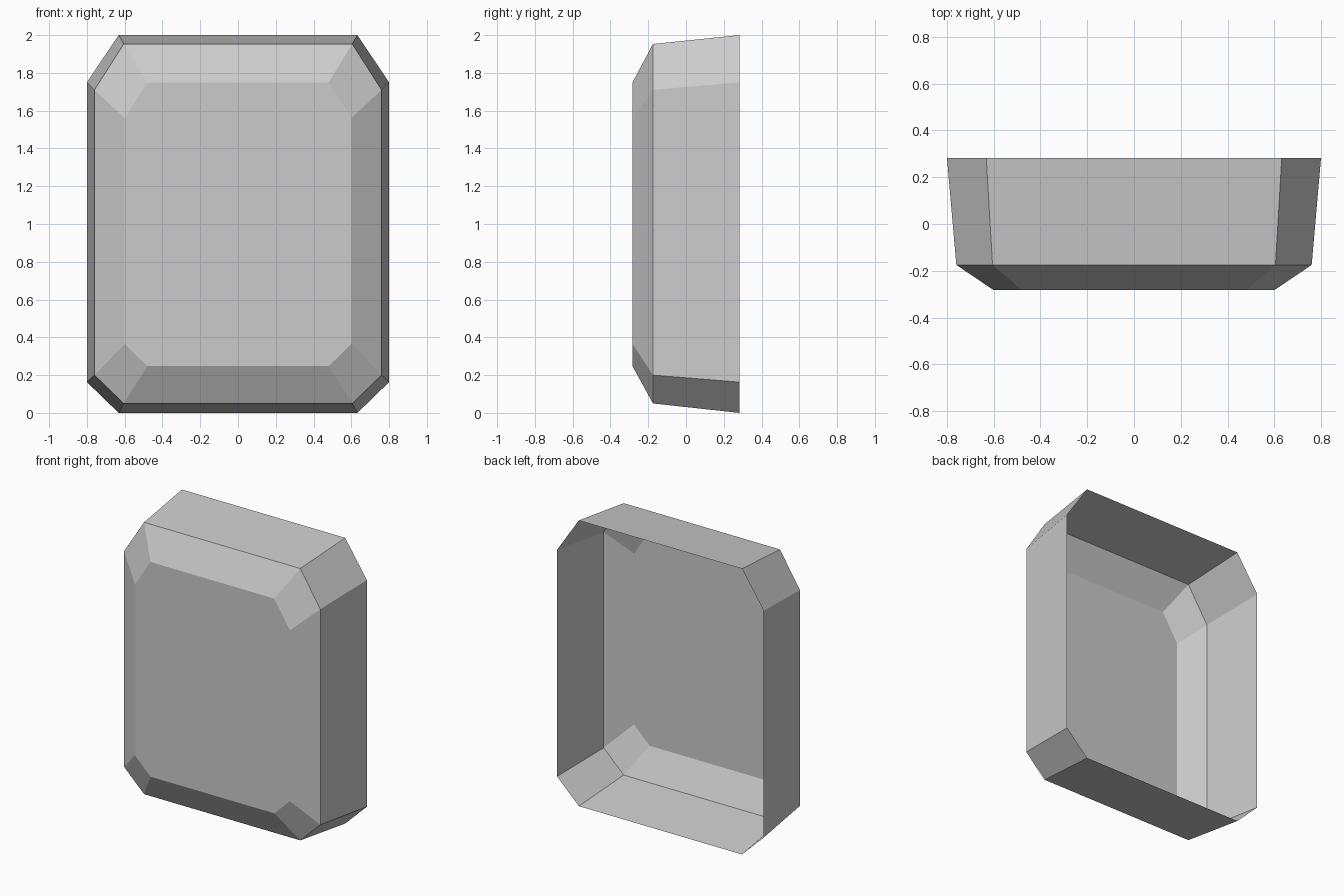
import bpy, bmesh

if "Cube" in bpy.data.objects:
    bpy.data.objects.remove(bpy.data.objects["Cube"])

# Each ring: depth y, side x, chamfer x, then z of top, top corner, bottom corner, bottom
RINGS = [
    (0.283, 0.80, 0.632, 2.00, 1.75, 0.163, 0.00),    # open back rim
    (-0.175, 0.76, 0.605, 1.953, 1.71, 0.20, 0.05),   # front shoulder
    (-0.283, 0.60, 0.48, 1.75, 1.56, 0.365, 0.247),   # front panel
]


def ring_verts(bm, y, xs, xc, top, tc, bc, bottom):
    right = [(xc, bottom), (xs, bc), (xs, tc), (xc, top)]
    left = [(-x, z) for x, z in reversed(right)]
    return [bm.verts.new((x, y, z)) for x, z in right + left]


# Chamfered shell: three lofted octagons, capped at the front, open at the back
bm = bmesh.new()
rings = [ring_verts(bm, *r) for r in RINGS]
for a, b in zip(rings, rings[1:]):
    for i in range(8):
        j = (i + 1) % 8
        bm.faces.new((a[i], b[i], b[j], a[j]))
bm.faces.new(rings[-1])

# Make the outside the front side of every face
for f in bm.faces:
    f.normal_update()
    c = f.calc_center_median()
    c.z -= 1.0
    c.y -= 0.28
    if f.normal.dot(c) < 0:
        f.normal_flip()

mesh = bpy.data.meshes.new("chamfered_shell")
bm.to_mesh(mesh)
bm.free()
shell = bpy.data.objects.new("chamfered_shell", mesh)
bpy.context.collection.objects.link(shell)
